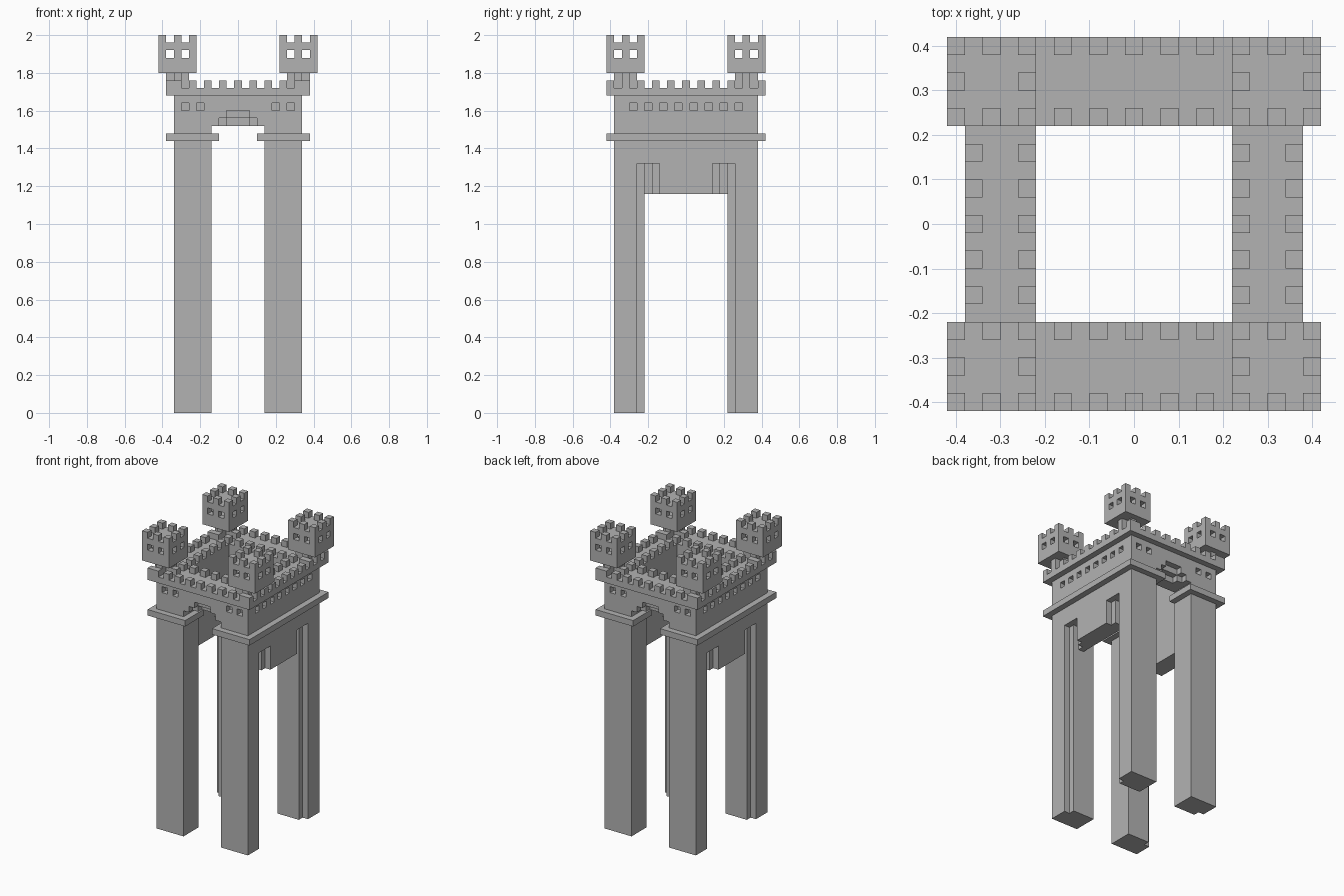
import bpy, bmesh, math
from mathutils import Vector

if "Cube" in bpy.data.objects:
    bpy.data.objects.remove(bpy.data.objects["Cube"])

U = 0.04  # block size; cell i is centred on i*U, z cell k spans k*U to (k+1)*U

stone = bpy.data.materials.new("grey_stone")
stone.diffuse_color = (0.45, 0.45, 0.45, 1)
stone.use_nodes = True
stone.node_tree.nodes["Principled BSDF"].inputs["Base Color"].default_value = stone.diffuse_color


def box(x0, x1, y0, y1, z0, z1):
    """Set of block cells, ends included, in one quarter of the plan."""
    return {(x, y, z) for x in range(x0, x1 + 1)
            for y in range(y0, y1 + 1) for z in range(z0, z1 + 1)}


def build(name, quarter):
    """Mirror a quarter in x and y and skin the outer faces of its blocks."""
    cells = {(sx * x, sy * y, z) for x, y, z in quarter
             for sx in (-1, 1) for sy in (-1, 1)}
    bm = bmesh.new()
    verts = {}

    def vert(p):
        key = tuple(round(c * 2) for c in p)
        if key not in verts:
            verts[key] = bm.verts.new(p * U)
        return verts[key]

    for c in sorted(cells):
        mid = Vector((c[0], c[1], c[2] + 0.5))
        for axis in range(3):
            for s in (-1, 1):
                near = list(c)
                near[axis] += s
                if tuple(near) in cells:
                    continue
                n, u, w = Vector(), Vector(), Vector()
                n[axis] = s * 0.5
                u[(axis + 1) % 3] = 0.5
                w[(axis + 2) % 3] = 0.5 * s
                bm.faces.new([vert(mid + n + a * u + b * w)
                              for a, b in ((-1, -1), (1, -1), (1, 1), (-1, 1))])
    bmesh.ops.dissolve_limit(bm, angle_limit=math.radians(1),
                             verts=bm.verts[:], edges=bm.edges[:])
    mesh = bpy.data.meshes.new(name)
    bm.to_mesh(mesh)
    bm.free()
    mesh.materials.append(stone)
    bpy.context.collection.objects.link(bpy.data.objects.new(name, mesh))


# Four legs with a recessed strip on the inner side
legs = box(4, 8, 7, 9, 0, 35) | box(4, 7, 6, 6, 0, 32) | box(4, 8, 6, 6, 33, 35)

# Side walls with a hanging beam stepped back at its ends
sides = box(6, 8, 0, 5, 33, 41) | box(6, 8, 0, 3, 29, 32)
sides |= box(6, 7, 4, 4, 29, 32) | box(6, 6, 5, 5, 29, 32)

# Front and back walls with a stepped arch
ends = box(0, 8, 6, 9, 38, 41) | box(4, 8, 6, 9, 36, 37)
ends -= box(0, 1, 9, 9, 38, 39) | box(2, 2, 9, 9, 38, 38) | box(0, 1, 8, 8, 38, 38)

# Blind windows
body = legs | sides | ends
body -= {(8, y, 40) for y in (1, 3, 5, 7)} | {(x, 9, 40) for x in (5, 7)}
build("legs_and_walls", body)

# Lower ledge wrapping the leg tops
build("lower_ledge", box(9, 9, 0, 10, 36, 36) | box(3, 9, 10, 10, 36, 36)
      | box(3, 3, 6, 9, 36, 36))

# Walkway with battlements along both edges
walk = box(0, 9, 6, 10, 42, 42) | box(6, 9, 0, 5, 42, 42)
walk |= {(x, y, 43) for x in range(0, 10, 2) for y in (6, 10)}
walk |= {(x, y, 43) for y in range(0, 11, 2) for x in (6, 9)}
build("walkway", walk)

# Plus-shaped turret necks
build("turret_necks", box(7, 9, 8, 8, 43, 44) | box(8, 8, 7, 9, 43, 44))

# Hollow corner turrets with through windows and battlements
turret = box(6, 10, 6, 10, 45, 48) - box(7, 9, 7, 9, 46, 47)
turret -= {(x, y, 47) for x in (7, 9) for y in (6, 10)}
turret -= {(x, y, 47) for x in (6, 10) for y in (7, 9)}
turret |= {(x, y, 49) for x in (6, 8, 10) for y in (6, 8, 10)} - {(8, 8, 49)}
build("corner_turrets", turret)
